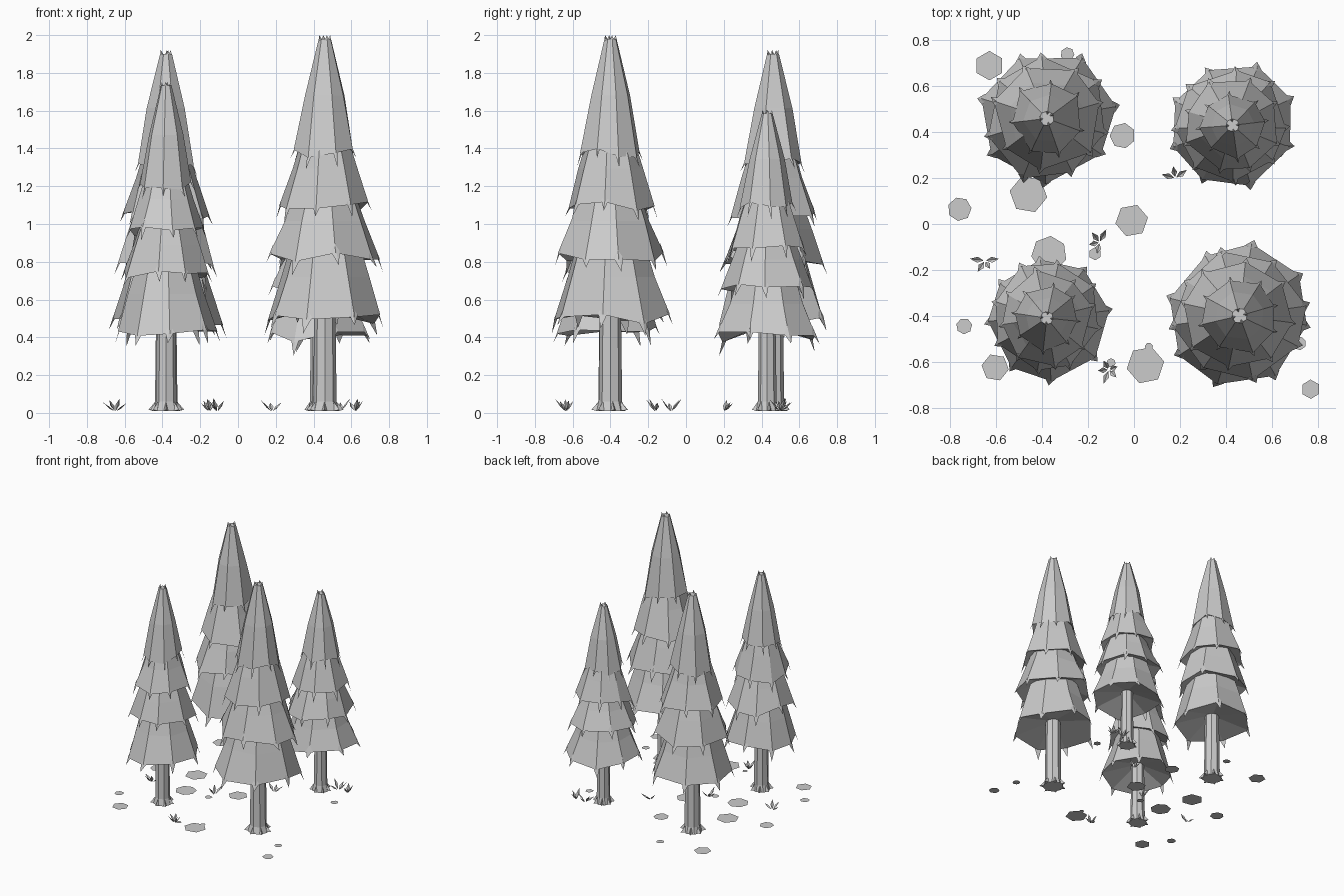
import bpy, bmesh, random
from math import sin, cos, tau, radians
from mathutils import Vector, Matrix

random.seed(4)
old = bpy.data.objects.get("Cube")
if old:
    bpy.data.objects.remove(old)

grey = bpy.data.materials.new("plain_grey")
grey.use_nodes = True
grey.diffuse_color = (0.6, 0.6, 0.6, 1)
grey.node_tree.nodes["Principled BSDF"].inputs["Base Color"].default_value = (0.6, 0.6, 0.6, 1)


def finish(name, bm, location=(0, 0, 0), fix_normals=True):
    if fix_normals:
        bmesh.ops.recalc_face_normals(bm, faces=bm.faces)
    mesh = bpy.data.meshes.new(name)
    bm.to_mesh(mesh)
    bm.free()
    mesh.materials.append(grey)
    obj = bpy.data.objects.new(name, mesh)
    obj.location = location
    bpy.context.collection.objects.link(obj)
    return obj


def polar(r, a, z):
    return Vector((r * cos(a), r * sin(a), z))


def add_ring(bm, points):
    return [bm.verts.new(p) for p in points]


def bridge(bm, low, high):
    n = len(low)
    for i in range(n):
        j = (i + 1) % n
        bm.faces.new((low[i], low[j], high[j], high[i]))


def spike(bm, base, tip):
    """Pointed sliver from a triangular base to a tip."""
    b = add_ring(bm, base)
    t = bm.verts.new(tip)
    bm.faces.new(b)
    for i in range(3):
        bm.faces.new((b[i], b[(i + 1) % 3], t))


def skirt(name, location, sides, hem_z, hem_r, top_z, top_r, turn, is_top):
    """One tier of foliage: flaring sides, closed underside, drooping tips."""
    bm = bmesh.new()
    step = tau / sides
    angles = [turn + (i + random.uniform(-0.12, 0.12)) * step for i in range(sides)]
    radii = [hem_r * random.uniform(0.95, 1.06) for _ in angles]
    drops = [random.uniform(-0.03, 0.03) for _ in angles]
    mid_z = hem_z + 0.5 * (top_z - hem_z)
    mid_r = top_r + (0.58 if is_top else 0.5) * (hem_r - top_r)
    inner = add_ring(bm, [polar(0.045, a, hem_z + 0.07) for a in angles])
    hem = add_ring(bm, [polar(r, a, hem_z + d) for r, a, d in zip(radii, angles, drops)])
    mid = add_ring(bm, [polar(mid_r, a, mid_z) for a in angles])
    top = add_ring(bm, [polar(top_r, a, top_z) for a in angles])
    bridge(bm, inner, hem)
    bridge(bm, hem, mid)
    bridge(bm, mid, top)
    bm.faces.new(top)
    bm.faces.new(inner)
    # drooping tips at the hem corners
    for r, a, d in zip(radii, angles, drops):
        z = hem_z + d
        base = (polar(r - 0.01, a - 0.09, z + 0.01), polar(r - 0.01, a + 0.09, z + 0.01),
                polar(r - 0.02, a, z + 0.05))
        spike(bm, base, polar(r + 0.018, a + random.uniform(-0.05, 0.05), z - random.uniform(0.04, 0.075)))
    # little crown at the very top
    if is_top:
        for a in angles[::2]:
            base = (polar(top_r, a - 0.4, top_z - 0.01), polar(top_r, a + 0.4, top_z - 0.01),
                    polar(top_r * 0.3, a, top_z - 0.01))
            spike(bm, base, polar(top_r * 0.9, a, top_z + 0.02))
    finish(name, bm, location)


def trunk(name, location, height, radius):
    """Tapered trunk with pointed root toes."""
    bm = bmesh.new()
    n = 8
    rings = []
    for r, z in ((1.25, 0.01), (1.0, 0.06), (0.85, height)):
        rings.append(add_ring(bm, [polar(radius * r, tau * i / n, z) for i in range(n)]))
    bridge(bm, rings[0], rings[1])
    bridge(bm, rings[1], rings[2])
    bm.faces.new(rings[0])
    bm.faces.new(rings[2])
    for i in range(7):
        a = tau * i / 7 + 0.2
        base = (polar(radius, a - 0.3, 0.012), polar(radius, a + 0.3, 0.012), polar(radius, a, 0.06))
        spike(bm, base, polar(radius * 1.65, a, 0.015))
    finish(name, bm, location)


# hem height, hem radius, upper edge height, upper edge radius (relative to tree height and spread)
TIERS = [(0.25, 1.0, 0.47, 0.56), (0.415, 0.92, 0.6, 0.48),
         (0.545, 0.78, 0.75, 0.36), (0.69, 0.53, 0.99, 0.11)]

# name, x, y, height, spread, sides, turn in degrees
TREES = [("back_right", -0.38, 0.46, 1.92, 0.295, 7, 13),
         ("back_left", 0.43, 0.43, 1.6, 0.265, 8, 20),
         ("front_right", -0.38, -0.41, 1.75, 0.26, 8, 5),
         ("front_left", 0.46, -0.4, 2.0, 0.305, 8, 32)]

for tree, x, y, height, spread, sides, turn in TREES:
    place = (x, y, 0)
    trunk(tree + "_trunk", place, height * 0.4, 0.031 * height)
    for k, (hz, hr, tz, tr) in enumerate(TIERS):
        skirt(f"{tree}_foliage_{k + 1}", place, sides, hz * height, hr * spread,
              tz * height, tr * spread, radians(turn + 25 * k), k == len(TIERS) - 1)

# flat stepping stones: x, y, radius
STONES = [(-0.63, 0.69, 0.064), (-0.05, 0.385, 0.056), (-0.46, 0.13, 0.083), (-0.76, 0.065, 0.052),
          (-0.01, 0.015, 0.072), (-0.37, -0.13, 0.078), (-0.17, -0.13, 0.028), (-0.74, -0.445, 0.035),
          (-0.605, -0.625, 0.06), (-0.1, -0.605, 0.02), (0.05, -0.615, 0.083), (0.065, -0.535, 0.018),
          (0.77, -0.72, 0.042), (-0.29, 0.74, 0.03), (0.63, 0.32, 0.03), (0.72, -0.52, 0.03)]
for i, (x, y, r) in enumerate(STONES):
    bm = bmesh.new()
    bmesh.ops.create_circle(bm, cap_ends=True, segments=6 + i % 2, radius=r,
                            matrix=Matrix.Rotation(i * 0.7, 4, "Z"))
    finish(f"ground_stone_{i + 1}", bm, (x, y, 0.003), False)

# grass tufts: x, y, blade count, heading of the fan in degrees
TUFTS = [(0.18, 0.2, 3, 100), (-0.65, -0.16, 4, 270), (-0.15, -0.08, 4, 160),
         (-0.11, -0.635, 5, 250), (0.62, 0.5, 4, 20), (0.54, 0.5, 4, 120)]
for i, (x, y, count, heading) in enumerate(TUFTS):
    bm = bmesh.new()
    for k in range(count):
        a = radians(heading + (k - (count - 1) / 2) * 65)
        reach = random.uniform(0.04, 0.065)
        tall = random.uniform(0.05, 0.08)
        side = Vector((-sin(a), cos(a), 0)) * 0.013
        root, tip = polar(0.005, a, 0.01), polar(reach, a, tall)
        belly = polar(reach * 0.5, a, tall * 0.42)
        v = add_ring(bm, (root, belly + side + Vector((0, 0, 0.01)), tip,
                          belly - side + Vector((0, 0, 0.01)), belly))
        for p, q in ((0, 1), (1, 2), (2, 3), (3, 0)):
            bm.faces.new((v[p], v[4], v[q]))
    finish(f"grass_tuft_{i + 1}", bm, (x, y, 0))
